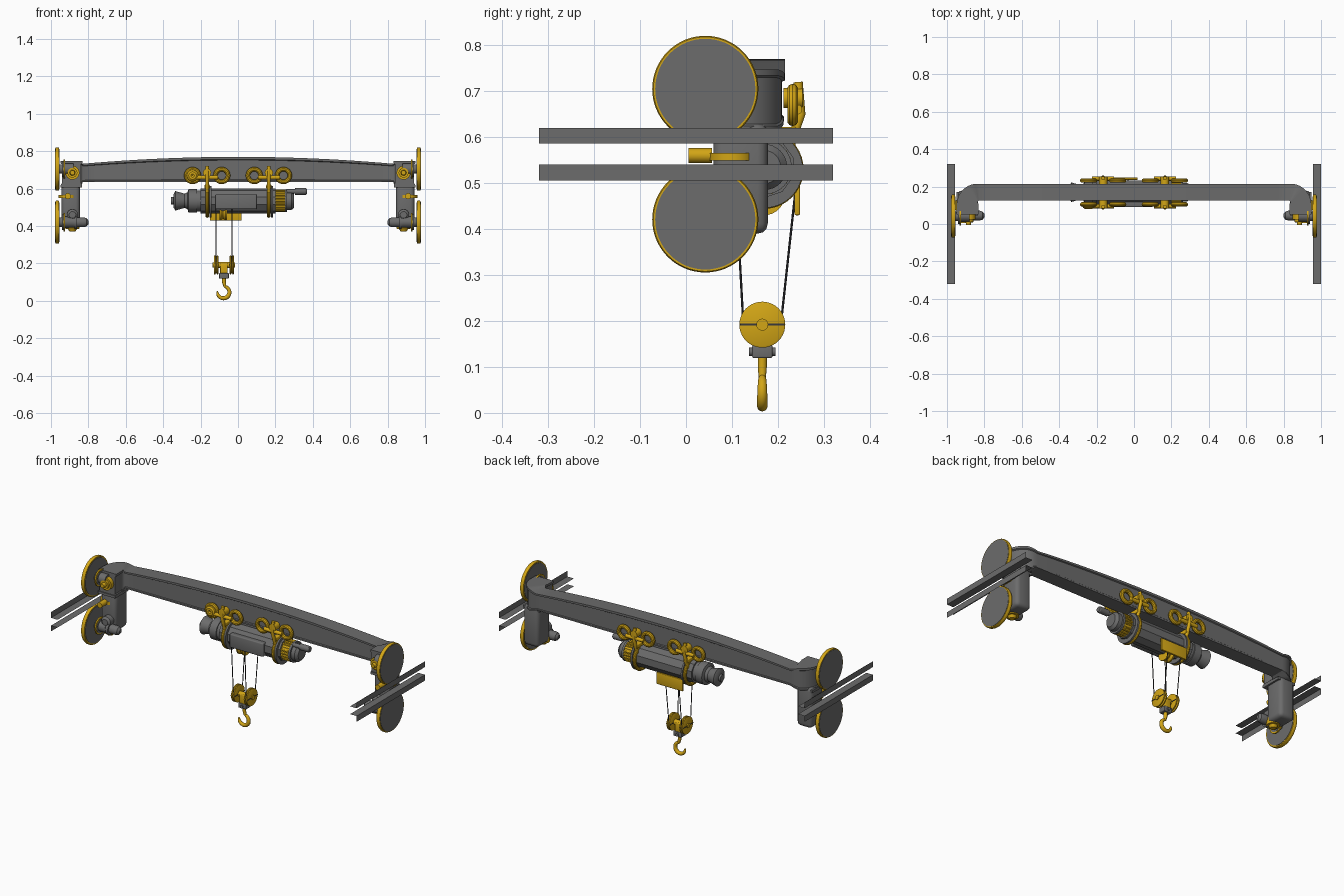
import bpy, bmesh, math
from mathutils import Vector

if "Cube" in bpy.data.objects:
    bpy.data.objects.remove(bpy.data.objects["Cube"])


def material(name, col):
    m = bpy.data.materials.new(name)
    m.diffuse_color = (*col, 1)
    m.use_nodes = True
    m.node_tree.nodes["Principled BSDF"].inputs["Base Color"].default_value = m.diffuse_color
    return m


GREY = material("steel grey", (0.15, 0.15, 0.15))
GOLD = material("safety yellow", (0.65, 0.38, 0.008))
DARK = material("cable dark grey", (0.04, 0.04, 0.045))


def finish(name, bm, mat):
    bmesh.ops.recalc_face_normals(bm, faces=bm.faces)
    me = bpy.data.meshes.new(name)
    bm.to_mesh(me)
    bm.free()
    me.materials.append(mat)
    ob = bpy.data.objects.new(name, me)
    bpy.context.collection.objects.link(ob)
    return ob


def skin(bm, rings, closed=False):
    """Bridge a list of point rings into a surface."""
    vs = [[bm.verts.new(p) for p in r] for r in rings]
    n = len(vs[0])
    for i in range(len(vs) - (0 if closed else 1)):
        a, b = vs[i], vs[(i + 1) % len(vs)]
        for j in range(n):
            k = (j + 1) % n
            bm.faces.new((a[j], a[k], b[k], b[j]))
    if not closed:
        bm.faces.new(vs[0])
        bm.faces.new(vs[-1])


def tube(name, pts, radii, mat, segs=24, ref=(0, 1, 0), closed=False):
    """Round section swept along points; radii may be one number or a list."""
    pts = [Vector(p) for p in pts]
    if not isinstance(radii, (list, tuple)):
        radii = [radii] * len(pts)
    rings, n = [], len(pts)
    for i, p in enumerate(pts):
        a = pts[(i - 1) % n] if closed else pts[max(i - 1, 0)]
        b = pts[(i + 1) % n] if closed else pts[min(i + 1, n - 1)]
        t = (b - a).normalized()
        u = t.cross(Vector(ref)).normalized()
        v = t.cross(u)
        rings.append([p + (u * math.cos(k * math.tau / segs) + v * math.sin(k * math.tau / segs)) * radii[i]
                      for k in range(segs)])
    bm = bmesh.new()
    skin(bm, rings, closed)
    return finish(name, bm, mat)


def lathe_x(name, prof, y, z, mat, segs=32):
    return tube(name, [(x, y, z) for x, r in prof], [r for x, r in prof], mat, segs)


def ring(name, c, R, r, axis, mat, segs=32):
    pts = []
    for k in range(segs):
        a = k * math.tau / segs
        o = {'x': (0, math.cos(a), math.sin(a)), 'y': (math.cos(a), 0, math.sin(a))}[axis]
        pts.append(Vector(c) + Vector(o) * R)
    return tube(name, pts, r, mat, 10, {'x': (1, 0, 0), 'y': (0, 1, 0)}[axis], True)


def box(name, lo, hi, mat, bevel=0.0):
    bm = bmesh.new()
    bmesh.ops.create_cube(bm, size=1)
    for v in bm.verts:
        v.co = [l + (c + .5) * (h - l) for c, l, h in zip(v.co, lo, hi)]
    if bevel:
        bmesh.ops.bevel(bm, geom=bm.edges[:], offset=bevel, segments=3, profile=.5, affect='EDGES')
    return finish(name, bm, mat)


# Arched girder with both ends curling forward
half = []                                   # x, y, normal angle, half width, top, bottom
for i in range(13):
    x = .83 * i / 12
    half.append((x, .17, 90, .045, .77 - .037 * (x / .83) ** 2, .635))
for i in range(1, 9):
    f = i / 8
    a = math.radians(90 - 90 * f)
    half.append((.83 + .06 * math.cos(a), .11 + .06 * math.sin(a), 90 - 90 * f,
                 .045 + .013 * f, .733 + .014 * min(1, f * 3), .635 - .02 * min(1, f * 3)))
half.append((.89, .05, 0, .058, .747, .615))
side = [(1, 1), (1, .9), (.86, .87), (.86, .1), (.95, .07), (.95, 0)]
section = side + [(-u, v) for u, v in reversed(side)]
rings = []
for s, stations in ((-1, half[:0:-1]), (1, half)):
    for x, y, ang, w, top, bot in stations:
        a = math.radians(ang)
        rings.append([(s * (x + u * w * math.cos(a)), y + u * w * math.sin(a), bot + v * (top - bot))
                      for u, v in section])
bm = bmesh.new()
skin(bm, rings)
finish("girder", bm, GREY)

# End carriages, wheels and rails, the same on both ends
for s in (-1, 1):
    def X(x):
        return s * x

    def sbox(name, x0, x1, y0, y1, z0, z1, mat, bevel=0.0):
        a, b = sorted((X(x0), X(x1)))
        return box(name, (a, y0, z0), (b, y1, z1), mat, bevel)

    sbox("carriage_post", .845, .943, .06, .178, .39, .63, GREY, .022)
    sbox("carriage_plate", .835, .948, .045, .17, .605, .62, GREY)
    # Front hub on the upper carriage
    tube("front_hub", [(X(.885), y, .685) for y in (.06, .025, .025, .012, .012, -.006)],
         [.037, .037, .026, .026, .015, .012], GOLD, ref=(1, 0, 0))
    # Bottom motor with yellow foot
    lathe_x("drive_motor", [(X(x), r) for x, r in ((.94, .018), (.93, .03), (.875, .03), (.875, .036),
            (.86, .036), (.86, .026), (.825, .026), (.81, .022), (.80, .01))], .045, .42, GREY)
    tube("motor_foot", [(X(.885), .07, z) for z in (.42, .385, .385, .37)], [.04, .036, .024, .016], GOLD, ref=(1, 0, 0))
    tube("lower_front_hub", [(X(.885), y, .46) for y in (.07, .03, .02)], [.03, .03, .018], GREY, ref=(1, 0, 0))
    # Guide roller between the rails
    tube("guide_roller", [(X(.91), .005, .56), (X(.91), .057, .56)], .016, GOLD, ref=(1, 0, 0))
    tube("guide_disc", [(X(.91), .1, .549), (X(.91), .1, .566)], .05, GOLD, ref=(1, 0, 0))
    tube("guide_pin", [(X(.91), .1, .5), (X(.91), .1, .62)], .016, GREY, ref=(1, 0, 0))
    for wz, nm in ((.705, "upper"), (.421, "lower")):
        lathe_x(nm + "_wheel_rim", [(X(x), r) for x, r in ((.956, .108), (.956, .113), (.961, .1155),
                (.972, .1155), (.977, .113), (.977, .108))], .042, wz, GOLD, 64)
        lathe_x(nm + "_wheel_disc", [(X(.954), .106), (X(.979), .109)], .042, wz, GREY, 64)
        lathe_x(nm + "_wheel_axle", [(X(x), r) for x, r in ((.88, .03), (.925, .03), (.925, .042),
                (.94, .042), (.94, .025), (.958, .025))], .042, wz, GREY)
        lathe_x(nm + "_axle_collar", [(X(.926), .05), (X(.934), .05)], .042, wz, GOLD)
    # Thin angle rails that the wheels run on
    for z0, z1, nm in ((.586, .62, "upper"), (.54, .506, "lower")):
        bm = bmesh.new()
        pr = [(.957, z0), (1, z0), (1, z1)]
        v = [[bm.verts.new((X(x), y, z)) for x, z in pr] for y in (-.32, .32)]
        for i in (0, 1):
            bm.faces.new((v[0][i], v[0][i + 1], v[1][i + 1], v[1][i]))
        finish(nm + "_rail", bm, GREY)

# Trolley hangers: rollers on both sides of the girder
for cx in (-.165, .165):
    for y, o in ((.105, -1), (.232, 1)):
        for dx in (-.078, .078):
            ring("trolley_roller", (cx + dx, y, .67), .034, .012, 'y', GOLD)
            tube("trolley_arm", [(cx, y + o * .01, .66), (cx + dx * .75, y + o * .01, .66)], .011, GOLD, 12)
        tube("trolley_hub", [(cx, y - o * .02, .685), (cx, y + o * .022, .685)], .022, GOLD, ref=(1, 0, 0))
        tube("hanger_bar", [(cx, y + o * .012, .72), (cx, y + o * .018, .65), (cx, y, .6), (cx, y - o * .01, .56)],
             .01, GOLD, 12, (1, 0, 0))
    box("hanger_crossbar", (cx - .014, .1, .6), (cx + .014, .24, .622), GOLD, .004)
    ring("drum_clamp", (cx, .17, .53), .076, .01, 'x', GOLD, 40)
    lathe_x("drum_flange", [(cx + .012, .084), (cx + .022, .084)], .17, .53, GREY, 40)
ring("trolley_knob", (-.243, .098, .67), .015, .018, 'y', GOLD)

# Hoist drum, gearbox and ribbed motor
HY, HZ = .17, .535
lathe_x("hoist_drum", [(-.2, .067), (.2, .067)], HY, HZ, GREY, 10)
lathe_x("gearbox", [(-.345, .035), (-.335, .052), (-.285, .038), (-.27, .045), (-.265, .062),
                    (-.22, .062), (-.22, .056), (-.19, .056)], HY, HZ, GREY)
lathe_x("gearbox_cap", [(-.357, .02), (-.34, .02)], HY, HZ, GREY, 12)
lathe_x("motor_core", [(.19, .052), (.252, .052)], HY, HZ, GOLD)
for k in range(20):
    a = k * math.tau / 20
    d = Vector((0, math.cos(a), math.sin(a))) * .054
    p = Vector((.195, HY, HZ)) + d
    tube("motor_rib", [p, p + Vector((.055, 0, 0))], .007, GOLD, 6)
lathe_x("motor_end", [(.25, .06), (.262, .06), (.262, .05), (.285, .05), (.3, .036)], HY, HZ, GREY)
lathe_x("brake_unit", [(.26, .012), (.305, .012), (.305, .018), (.362, .018), (.368, .014)], .15, .585, GREY, 20)
box("rope_guide", (-.15, .236, .43), (.02, .248, .50), GOLD, .003)
box("control_box", (-.12, .09, .49), (.1, .125, .57), GREY, .006)

# Upper sheave under the drum
lathe_x("upper_sheave", [(-.1, .045), (-.092, .045), (-.08, .036), (-.068, .045), (-.06, .045)], .17, .475, GOLD)

# Hook block: two sheaves, axle, swivel and ropes
CX, CY, CZ = -.075, .166, .192
for s in (-1, 1):
    x = CX + s * .042
    lathe_x("block_sheave", [(x - .012, .046), (x - .01, .05), (x - .004, .05), (x, .042), (x + .004, .05),
                             (x + .01, .05), (x + .012, .046)], CY, CZ, GOLD, 40)
    box("sheave_strap", (x - .014, CY - .048, CZ - .002), (x + .014, CY + .048, CZ + .002), DARK)
    lathe_x("sheave_hub", [(x - .018, .013), (x + .018, .013)], CY, CZ, GOLD)
    tube("rope_front", [(x, CY - .042, CZ + .015), (x + s * .002, .108, .5)], .0025, DARK, 8, (1, 0, 0))
    tube("rope_back", [(x, CY + .042, CZ + .015), (x + s * .002, .24, .5)], .0025, DARK, 8, (1, 0, 0))
lathe_x("block_axle", [(CX - .042, .016), (CX + .042, .016)], CY, CZ, GOLD)
box("block_body", (CX - .02, CY - .018, .14), (CX + .02, CY + .018, .2), GOLD, .005)
box("hook_swivel", (CX - .026, CY - .022, .119), (CX + .026, CY + .022, .148), GREY, .004)
tube("swivel_pin", [(CX, CY - .029, .133), (CX, CY + .029, .133)], .009, GREY, 12, (1, 0, 0))

# Hook
pts = [(CX, CY, .13), (CX, CY, .1)]
rad = [.010, .010]
for i in range(25):
    f = i / 24
    a = math.radians(75 - 265 * f)
    pts.append((CX - .003 + .032 * math.cos(a), CY, .046 + .032 * math.sin(a)))
    rad.append(.008 + .0035 * math.sin(math.pi * min(1, f * 1.1)) if f < .9 else .008 - .05 * (f - .9))
tube("hook", pts, rad, GOLD, 14)

# Smooth curved surfaces, keep hard edges
for ob in bpy.context.collection.objects:
    ob.select_set(True)
    bpy.context.view_layer.objects.active = ob
bpy.ops.object.shade_smooth_by_angle(angle=math.radians(32))
